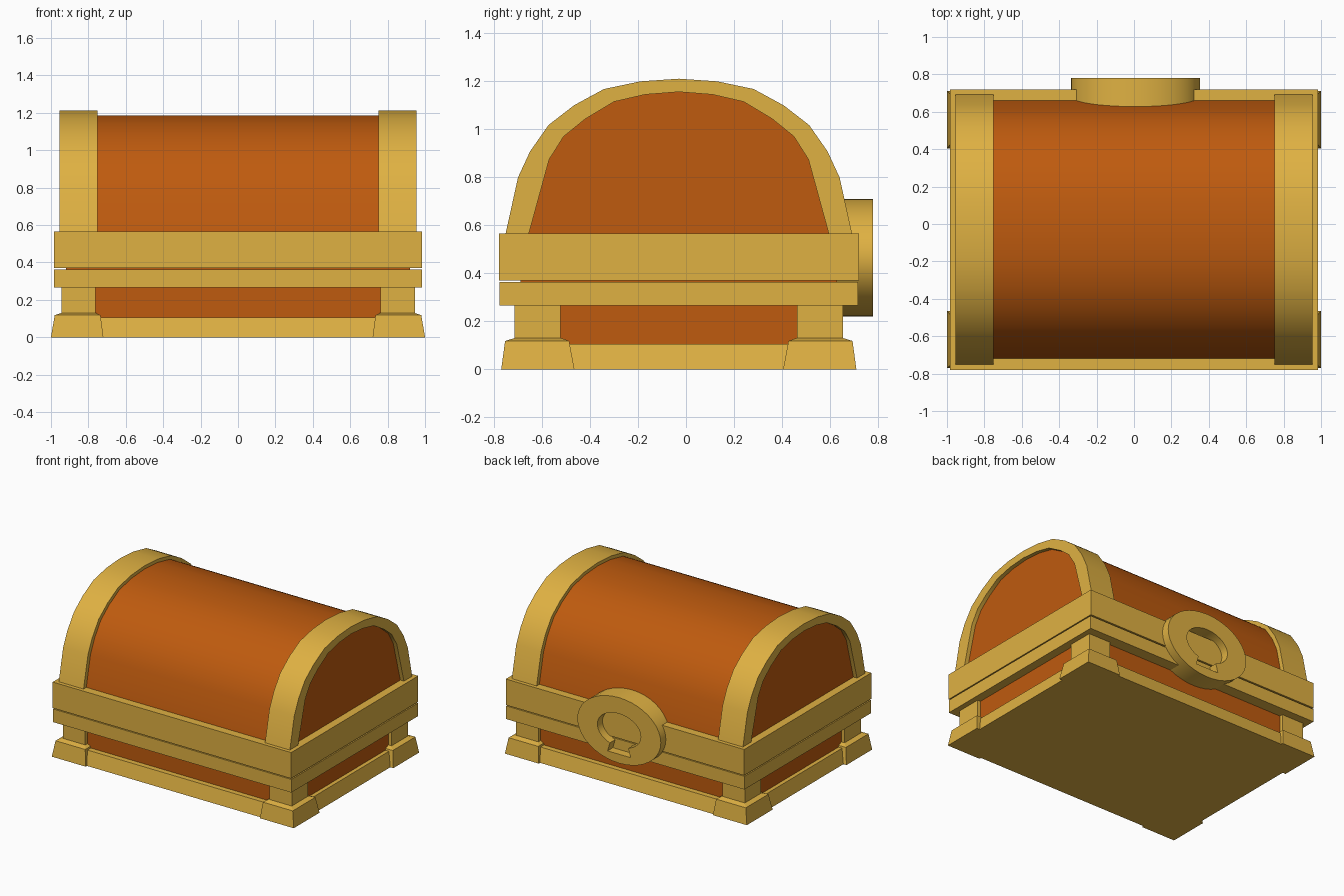
import bpy, bmesh, math

cube = bpy.data.objects.get("Cube")
if cube:
    bpy.data.objects.remove(cube, do_unlink=True)

CY = -0.03  # depth centre of the chest


def material(name, color):
    m = bpy.data.materials.new(name)
    m.use_nodes = True
    m.diffuse_color = color
    m.node_tree.nodes["Principled BSDF"].inputs["Base Color"].default_value = color
    return m


GOLD = material("gold", (0.74, 0.44, 0.055, 1))
WOOD = material("orange wood", (0.52, 0.104, 0.0045, 1))


def finish(name, bm, mat, smooth=False):
    bmesh.ops.recalc_face_normals(bm, faces=bm.faces[:])
    mesh = bpy.data.meshes.new(name)
    bm.to_mesh(mesh)
    bm.free()
    mesh.materials.append(mat)
    obj = bpy.data.objects.new(name, mesh)
    bpy.context.collection.objects.link(obj)
    if smooth:
        bpy.ops.object.select_all(action="DESELECT")
        obj.select_set(True)
        bpy.context.view_layer.objects.active = obj
        bpy.ops.object.shade_smooth_by_angle(angle=math.radians(35))
    return obj


def stack(name, levels, mat):
    """Solid through rectangles, each given as (x0, x1, y0, y1, z)."""
    bm = bmesh.new()
    rings = [[bm.verts.new((x, y, z)) for x, y in ((x0, y0), (x1, y0), (x1, y1), (x0, y1))]
             for x0, x1, y0, y1, z in levels]
    bm.faces.new(rings[0])
    bm.faces.new(rings[-1])
    for a, b in zip(rings, rings[1:]):
        for i in range(4):
            j = (i + 1) % 4
            bm.faces.new((a[i], a[j], b[j], b[i]))
    return finish(name, bm, mat)


def centred(name, levels, mat):
    """Solid through centred rectangles, each given as (half_x, half_y, z)."""
    return stack(name, [(-hx, hx, CY - hy, CY + hy, z) for hx, hy, z in levels], mat)


def prism(name, profile, x0, x1, mat):
    """Extrude a (y, z) profile along x."""
    bm = bmesh.new()
    face = bm.faces.new([bm.verts.new((x0, CY + y, z)) for y, z in profile])
    ext = bmesh.ops.extrude_face_region(bm, geom=[face], use_keep_orig=True)
    moved = [v for v in ext["geom"] if isinstance(v, bmesh.types.BMVert)]
    bmesh.ops.translate(bm, verts=moved, vec=(x1 - x0, 0, 0))
    return finish(name, bm, mat, smooth=True)


# Lower body, plinth and the two rim bands
centred("plinth", [(0.975, 0.725, 0), (0.95, 0.7, 0.105)], GOLD)
centred("body", [(0.92, 0.66, 0.08), (0.92, 0.66, 0.4)], WOOD)
centred("lower_band", [(0.985, 0.747, 0.265), (0.985, 0.747, 0.363)], GOLD)
centred("upper_band", [(0.985, 0.75, 0.371), (0.985, 0.75, 0.565)], GOLD)

# Corner feet with chamfered tops, and the posts above them
for sx, side in ((1, "left"), (-1, "right")):
    for sy, end in ((-1, "front"), (1, "back")):
        def corner(xi, xo, yi, yo, z):
            return (sx * xi, sx * xo, CY + sy * yi, CY + sy * yo, z)
        stack(f"{end}_{side}_foot", [corner(0.72, 1.0, 0.435, 0.74, 0),
                                     corner(0.735, 0.98, 0.457, 0.724, 0.118),
                                     corner(0.76, 0.945, 0.49, 0.685, 0.13)], GOLD)
        stack(f"{end}_{side}_post", [corner(0.762, 0.945, 0.492, 0.685, 0.1),
                                     corner(0.762, 0.945, 0.492, 0.685, 0.3)], GOLD)

# Arch half profiles, from the rim up to the crown
outer = [(0.722, 0.565), (0.67, 0.8), (0.62, 0.908), (0.543, 1.018),
         (0.437, 1.1), (0.312, 1.168), (0.16, 1.2), (0, 1.211)]
inner = [(0.625, 0.565), (0.54, 0.875), (0.51, 0.922), (0.48, 0.97),
         (0.39, 1.043), (0.27, 1.115), (0.14, 1.145), (0, 1.156)]


def full(half):
    return [(-y, z) for y, z in half] + half[-2::-1]


# Barrel lid sits between the two outlines; arches wrap its ends
barrel = [(y * 0.955, 0.565 + (z - 0.565) * 0.962) for y, z in outer]
prism("lid_barrel", full(barrel), -0.925, 0.925, WOOD)
arch = full(outer) + full(inner)[::-1]
prism("left_lid_arch", arch, 0.75, 0.955, GOLD)
prism("right_lid_arch", arch, -0.955, -0.75, GOLD)


# Oval lock plate with a keyhole, on the back
def ellipse(rx, rz, start, end, n):
    return [(rx * math.cos(start + (end - start) * i / n),
             rz * math.sin(start + (end - start) * i / n)) for i in range(n + 1)]


rim = ellipse(0.345, 0.245, 0, 2 * math.pi, 40)[:-1]
gap = math.radians(25)
keyhole = ellipse(0.18, 0.125, gap - math.pi / 2, 1.5 * math.pi - gap, 24)
keyhole += [(-0.095, -0.178), (0.095, -0.178)]

curve = bpy.data.curves.new("lock_outline", "CURVE")
curve.dimensions = "2D"
curve.fill_mode = "BOTH"
curve.extrude = 0.09
for points in (rim, keyhole):
    spline = curve.splines.new("POLY")
    spline.points.add(len(points) - 1)
    spline.use_cyclic_u = True
    for p, (x, z) in zip(spline.points, points):
        p.co = (x, z, 0, 1)
lock = bpy.data.objects.new("lock_plate", curve)
bpy.context.collection.objects.link(lock)
lock.location = (0.007, 0.69, 0.465)
lock.rotation_euler = (math.pi / 2, 0, 0)
curve.materials.append(GOLD)
bpy.ops.object.select_all(action="DESELECT")
lock.select_set(True)
bpy.context.view_layer.objects.active = lock
bpy.ops.object.convert(target="MESH")
bpy.ops.object.shade_smooth_by_angle(angle=math.radians(35))
